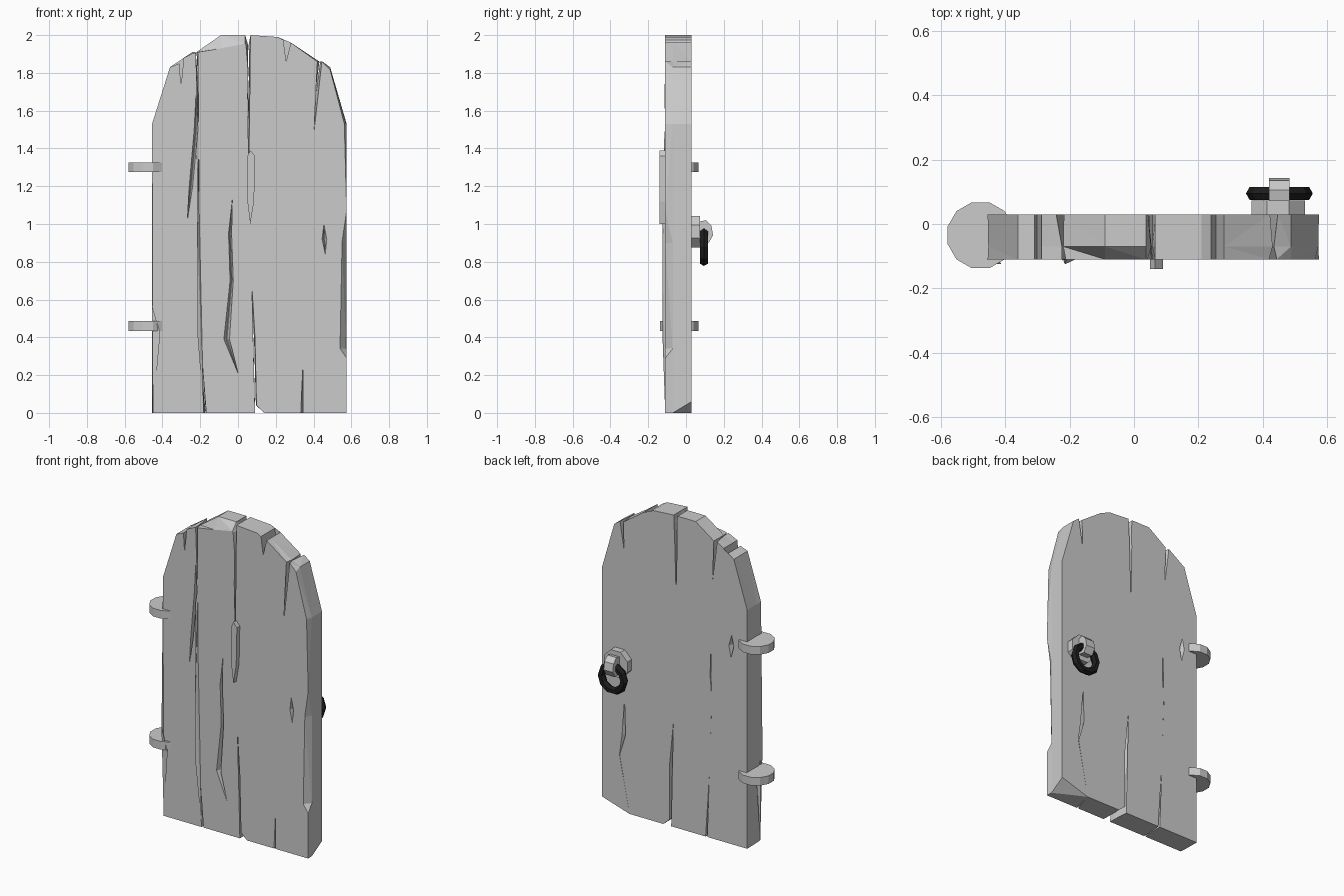
import bpy, bmesh, math
from mathutils import Matrix

if "Cube" in bpy.data.objects:
    bpy.data.objects.remove(bpy.data.objects["Cube"])


def material(name, value):
    mat = bpy.data.materials.new(name)
    mat.use_nodes = True
    colour = (value, value, value, 1)
    mat.diffuse_color = colour
    mat.node_tree.nodes["Principled BSDF"].inputs["Base Color"].default_value = colour
    return mat


grey = material("weathered grey", 0.6)
black = material("black iron", 0.012)


def finish(name, bm, mat):
    """Turn a bmesh into a named, flat shaded object."""
    bmesh.ops.recalc_face_normals(bm, faces=bm.faces)
    mesh = bpy.data.meshes.new(name)
    bm.to_mesh(mesh)
    bm.free()
    mesh.materials.append(mat)
    obj = bpy.data.objects.new(name, mesh)
    bpy.context.collection.objects.link(obj)
    return obj


def loft(name, layers, mat):
    """Bridge matching outlines and cap both ends."""
    bm = bmesh.new()
    rings = [[bm.verts.new(p) for p in layer] for layer in layers]
    for a, b in zip(rings, rings[1:]):
        for i in range(len(a)):
            j = (i + 1) % len(a)
            bm.faces.new((a[i], a[j], b[j], b[i]))
    bm.faces.new(rings[0])
    bm.faces.new(rings[-1])
    bmesh.ops.triangulate(bm, faces=bm.faces)
    return finish(name, bm, mat)


FRONT, MID, BACK = -0.11, -0.07, 0.03

# Seams between planks: height, front x, front half gap, back x, back half gap
left_edge = [(0, -.455, .005, -.455, 0), (.42, -.455, .043, -.45, 0),
             (.57, -.455, 0, -.455, 0), (1.53, -.455, 0, -.455, 0)]
seam_a = [(0, -.175, .007, -.166, .006), (.42, -.208, .007, -.2, .012),
          (.9, -.208, .006, -.21, .006), (1.5, -.2, .009, -.17, .02),
          (1.91, -.218, .006, -.23, .012)]
seam_b = [(0, .094, .004, .09, .006), (.4, .084, .006, .08, .015),
          (1, .047, .007, .03, .006), (1.4, .052, .007, .04, .008),
          (1.8, .06, .006, .05, .008), (1.95, .054, .012, .056, .012)]
seam_c = [(0, .338, .006, .38, 0), (.36, .338, .006, .45, .001),
          (.5, .342, .007, .42, .012), (.9, .357, .007, .44, .02),
          (1.35, .375, .012, .35, .015), (1.86, .432, .012, .435, .012)]
right_edge = [(0, .575, 0, .575, 0), (.29, .575, 0, .575, 0),
              (.34, .575, .035, .575, 0), (.9, .575, .025, .575, 0),
              (1.07, .575, 0, .575, 0), (1.53, .575, .012, .575, 0)]


def plank(name, left, right, top, bottom=(), bulge=0, lift=0):
    """Board between two seams; top points are x, z and front bevel drop."""
    front, mid, back = [], [], []

    def add_edge(rows, side):
        for z, xf, gf, xb, gb in rows:
            swell = bulge if .3 < z < 1 else 0
            raised = lift if z == 0 and side < 0 else z
            front.append((xf + side * gf, FRONT - swell, z))
            mid.append(((xf * 2 + xb) / 3 + side * .002, MID, z))
            back.append((xb + side * gb, BACK, raised))

    def add_points(points):
        for x, z, drop in points:
            front.append((x, FRONT, z - drop))
            mid.append((x, MID, z))
            back.append((x, BACK, z))

    add_edge(left, 1)
    add_points(top)
    add_edge(right[::-1], -1)
    add_points(bottom)
    return loft(name, [front, mid, back], grey)


# Four boards
hinge_plank = plank("hinge_plank", left_edge, seam_a,
                    [(-.36, 1.83, 0), (-.31, 1.85, 0), (-.302, 1.73, 0), (-.287, 1.88, 0)],
                    bulge=.015)
left_middle = plank("inner_plank", seam_a, seam_b, [(-.09, 2, .07), (.038, 2, .045)])
chipped = [(.04,) + seam_b[0][1:]] + seam_b[1:]
right_middle = plank("middle_plank", chipped, seam_c,
                     [(.066, 2, 0), (.21, 1.99, 0), (.24, 1.975, 0), (.255, 1.86, 0), (.28, 1.96, 0)],
                     bottom=[(.14, 0, 0)])
latch_plank = plank("latch_plank", seam_c, right_edge, [(.488, 1.83, .015)], lift=.06)


def crack(board, start, end, rows, face=FRONT, depth=.03):
    """Carve a wedge split; rows are height, low x and high x."""
    inward = 1 if face < 0 else -1

    def outline(y, width):
        def at(row, side):
            z, lo, hi = row
            return ((lo + hi) / 2 + side * width * (hi - lo) / 2, y, z)
        ends = [(p[0], y, p[1]) for p in (start, end)]
        return ([ends[0]] + [at(r, -1) for r in rows] + [ends[1]]
                + [at(r, 1) for r in rows[::-1]])

    cutter = loft("cutter", [outline(face - inward * .03, 1), outline(face, 1),
                             outline(face + inward * depth, .1)], grey)
    cutter.hide_render = True
    mod = board.modifiers.new("split", 'BOOLEAN')
    mod.operation, mod.solver, mod.object = 'DIFFERENCE', 'EXACT', cutter
    bpy.context.view_layer.objects.active = board
    bpy.ops.object.modifier_apply(modifier=mod.name)
    bpy.data.objects.remove(cutter)


# Splits and knots in the wood
crack(left_middle, (0, .21), (-.03, 1.13),
      [(.39, -.075, -.045), (.7, -.042, -.025), (.95, -.05, -.034)])
crack(hinge_plank, (-.268, 1.02), (-.222, 1.7), [(1.2, -.258, -.24), (1.5, -.232, -.212)])
crack(latch_plank, (.462, .84), (.455, 1), [(.92, .445, .47)])
crack(hinge_plank, (-.34, 1.19), (-.345, 1.34), [(1.27, -.36, -.325)], face=BACK)
crack(right_middle, (.065, 1.0), (.065, 1.39), [(1.12, .05, .085), (1.36, .05, .09)], depth=.012)


def cylinder(name, radius, depth, sides, centre, axis, mat):
    bm = bmesh.new()
    turn = Matrix.Rotation(math.pi / 2, 4, 'X') if axis == 'Y' else Matrix()
    spin = Matrix.Rotation(math.pi / sides, 4, 'Z')
    bmesh.ops.create_cone(bm, cap_ends=True, segments=sides, radius1=radius, radius2=radius,
                          depth=depth, matrix=Matrix.Translation(centre) @ turn @ spin)
    return finish(name, bm, mat)


# Hinge discs
for label, height in (("upper", 1.3), ("lower", .46)):
    cylinder(label + "_hinge", .106, .052, 12, (-.477, -.035, height), 'Z', grey)

# Latch boss, hook and hanging ring
cylinder("handle_boss", .09, .045, 8, (.448, .051, .96), 'Y', grey)
hook = [(.06, .91), (.12, .9), (.143, .94), (.135, .99), (.105, 1.02), (.06, 1.01)]
loft("handle_hook", [[(x, y, z) for y, z in hook] for x in (.42, .484)], grey)

bpy.ops.mesh.primitive_torus_add(major_segments=10, minor_segments=6, major_radius=.08,
                                 minor_radius=.024, location=(.452, .095, .877),
                                 rotation=(math.pi / 2, 0, 0))
ring = bpy.context.object
ring.name = "handle_ring"
ring.data.materials.append(black)
